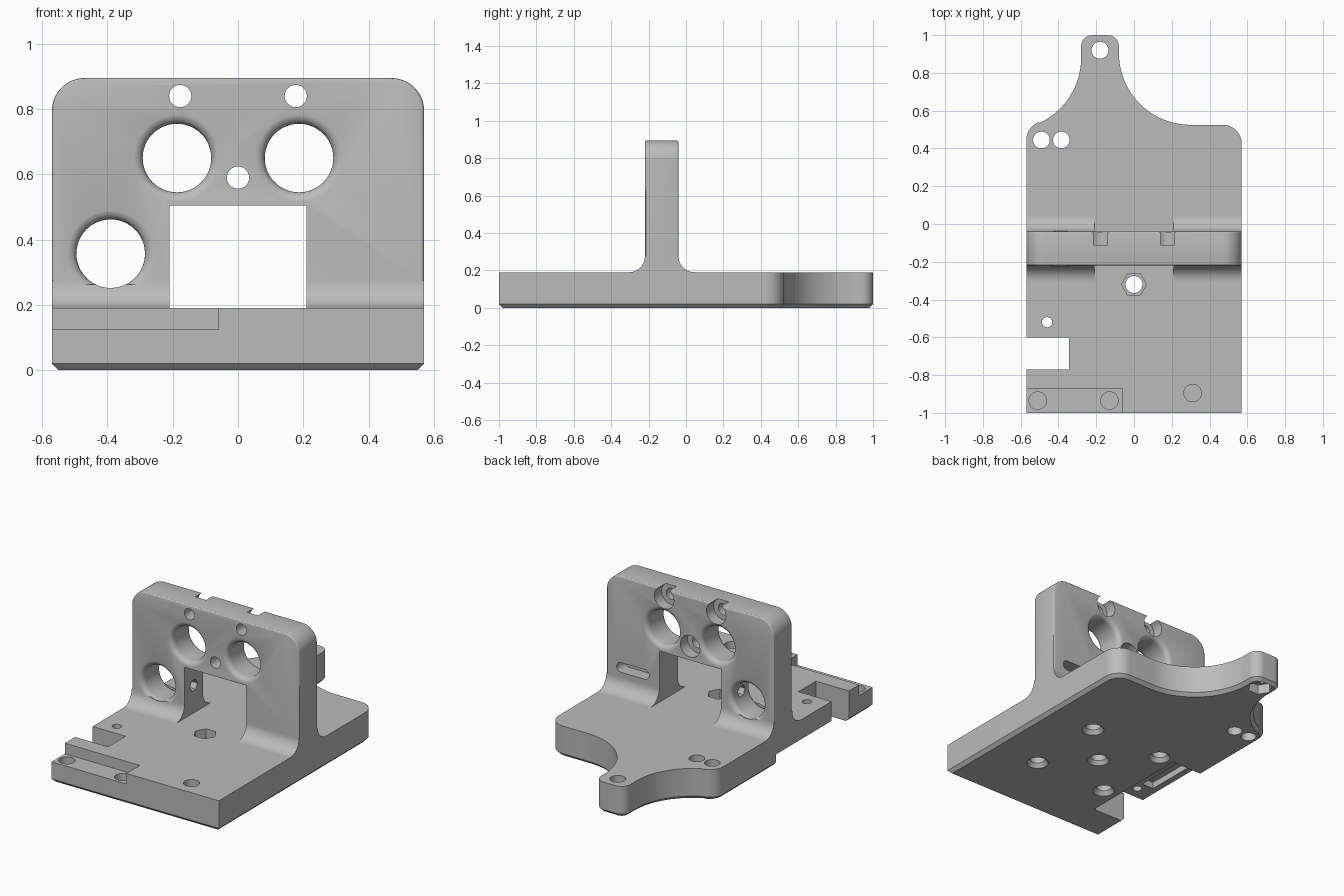
import bpy, bmesh
from math import sin, cos, radians, pi, tau

cube = bpy.data.objects.get("Cube")
if cube:
    bpy.data.objects.remove(cube, do_unlink=True)

grey = bpy.data.materials.new("plain_grey")
grey.use_nodes = True
grey.diffuse_color = (0.5, 0.5, 0.5, 1)
grey.node_tree.nodes["Principled BSDF"].inputs["Base Color"].default_value = (0.5, 0.5, 0.5, 1)

HALF, TOP = 0.57, 0.19            # half width of the part, plate thickness
FRONT, BACK = -0.22, -0.04        # faces of the upright wall
MID = (FRONT + BACK) / 2
PLACE = {"x": lambda a, b, h: (h, a, b),
         "y": lambda a, b, h: (a, h, b),
         "z": lambda a, b, h: (a, b, h)}


def arc(cx, cy, r, start, end, n=16):
    angles = [radians(start + (end - start) * i / n) for i in range(n + 1)]
    return [(cx + r * cos(t), cy + r * sin(t)) for t in angles]


def circle(cx, cy, r, n=48):
    return arc(cx, cy, r, 0, 360, n)[:-1]


def rect(x0, y0, x1, y1):
    return [(x0, y0), (x1, y0), (x1, y1), (x0, y1)]


def loft(name, rings, axis, bevel=0, pick=None):
    """Skin between equal outlines, each given as (points, height)."""
    bm = bmesh.new()
    loops = [[bm.verts.new(PLACE[axis](a, b, h)) for a, b in pts] for pts, h in rings]
    n = len(loops[0])
    for low, high in zip(loops, loops[1:]):
        for i in range(n):
            j = (i + 1) % n
            bm.faces.new((low[i], low[j], high[j], high[i]))
    bm.faces.new(loops[0])
    bm.faces.new(loops[-1])
    bmesh.ops.recalc_face_normals(bm, faces=bm.faces[:])
    if bevel:
        edges = [e for e in bm.edges if pick(e)]
        bmesh.ops.bevel(bm, geom=edges, offset=bevel, segments=3, profile=0.5,
                        affect='EDGES', clamp_overlap=True)
    mesh = bpy.data.meshes.new(name)
    bm.to_mesh(mesh)
    bm.free()
    mesh.materials.append(grey)
    obj = bpy.data.objects.new(name, mesh)
    bpy.context.collection.objects.link(obj)
    return obj


def prism(name, pts, lo, hi, axis, **kw):
    return loft(name, [(pts, lo), (pts, hi)], axis, **kw)


def combine(body, tools, operation='DIFFERENCE'):
    bpy.context.view_layer.objects.active = body
    for tool in tools:
        mod = body.modifiers.new("shape", 'BOOLEAN')
        mod.operation, mod.solver, mod.object = operation, 'EXACT', tool
        bpy.ops.object.modifier_apply(modifier=mod.name)
        bpy.data.objects.remove(tool, do_unlink=True)


def cut(pts, lo, hi, axis):
    return prism("cutter", pts, lo, hi, axis)


# Base plate: straight front, swept rear tongue, chamfered underside
outline = ([(-HALF, -1), (HALF, -1)]
           + arc(0.47, 0.425, 0.1, 0, 90)
           + arc(0.3, 0.905, 0.38, 270, 180, 32)
           + arc(-0.14, 0.94, 0.06, 0, 90)
           + arc(-0.22, 0.94, 0.06, 90, 180)
           + arc(-0.66, 0.88, 0.38, 0, -65, 32)
           + arc(-0.47, 0.445, 0.1, 110, 180))
base = loft("base_plate", [(outline, 0), (outline, TOP)], "z")
bm = bmesh.new()
bm.from_mesh(base.data)
bmesh.ops.bevel(bm, geom=[e for e in bm.edges if all(v.co.z < 0.01 for v in e.verts)],
                offset=0.02, segments=1, affect='EDGES')
bm.to_mesh(base.data)
bm.free()

cuts = [cut(rect(-0.7, -0.77, -0.345, -0.6), -0.1, 0.3, "z"),      # side notch
        cut(rect(-0.7, -1.1, -0.06, -0.87), 0.125, 0.3, "z"),      # front step
        cut(rect(-0.7, -0.65, -0.345, -0.06), -0.1, 0.07, "z"),    # underside recess
        cut(rect(-0.53, -0.46, -0.45, -0.14), 0.05, 0.11, "z"),    # recess pocket
        cut(circle(-0.46, -0.52, 0.027), -0.1, 0.3, "z"),
        cut(circle(0, -0.32, 0.045), -0.1, 0.3, "z"),
        cut(circle(0, -0.32, 0.066, 6), 0.12, 0.3, "z"),           # top nut trap
        cut(circle(-0.18, 0.92, 0.045), -0.1, 0.3, "z"),
        cut(circle(-0.18, 0.92, 0.072, 6), -0.1, 0.06, "z")]       # tongue nut trap
for x in (-0.49, -0.385):
    cuts.append(cut(circle(x, 0.445, 0.044), -0.1, 0.3, "z"))
for x, y, floor in ((-0.51, -0.935, 0.07), (-0.13, -0.935, 0.07), (0.31, -0.895, 0.13)):
    cuts.append(cut(circle(x, y, 0.046), floor, 0.3, "z"))
# Underside screw holes with flared mouths
for x, y in ((0, -0.32), (-0.25, -0.57), (0.25, -0.57), (-0.25, -0.07), (0.25, -0.07)):
    wide, narrow = circle(x, y, 0.07), circle(x, y, 0.044)
    cuts.append(loft("cutter", [(wide, -0.01), (narrow, 0.025), (narrow, 0.13)], "z"))
combine(base, cuts)

# Upright wall with rounded top corners and softened rim
face = ([(-HALF, TOP), (HALF, TOP)] + arc(HALF - 0.1, 0.795, 0.1, 0, 90)
        + arc(0.1 - HALF, 0.795, 0.1, 90, 180))


def rim(e):
    a, b = e.verts
    return abs(a.co.y - b.co.y) < 0.001 and (a.co.z + b.co.z) / 2 > 0.2


wall = prism("upright_wall", face, FRONT, BACK, "y", bevel=0.01, pick=rim)

# Fillets joining wall and base
R = 0.085
foot = ([(FRONT - R, TOP), (BACK + R, TOP)]
        + arc(BACK + R, TOP + R, R, 265, 180)
        + arc(FRONT - R, TOP + R, R, 0, -85))
combine(wall, [prism("foot_fillet", foot, -HALF, HALF, "x")], 'UNION')

cuts = [cut(rect(-0.21, 0.1, 0.21, 0.505), -0.5, 0.3, "y")]        # window
# Bearing holes with rounded mouths on both faces
for x, z in ((-0.187, 0.65), (0.187, 0.65), (-0.39, 0.357)):
    rings = [(circle(x, z, 0.135), FRONT - 0.001)]
    steps = [pi / 2 * i / 6 for i in range(1, 7)]
    front = [(0.135 - 0.03 * sin(t), 0.03 * (1 - cos(t))) for t in steps]
    rings += [(circle(x, z, r), FRONT + d) for r, d in front]
    rings += [(circle(x, z, r), BACK - d) for r, d in reversed(front)]
    rings += [(circle(x, z, 0.135), BACK + 0.001)]
    cuts.append(loft("cutter", rings, "y"))
cuts.append(cut(circle(-0.39, 0.357, 0.105), -0.4, 0.2, "y"))
# Screw holes with rear counterbores
for x, z in ((-0.177, 0.84), (0.177, 0.84), (0, 0.59)):
    cuts += [cut(circle(x, z, 0.034), -0.4, 0.2, "y"),
             cut(circle(x, z, 0.066), BACK - 0.07, 0.2, "y")]
# Rear slot and clamping screw hole
slot = arc(0.47, 0.335, 0.03, -90, 90) + arc(0.31, 0.335, 0.03, 90, 270)
cuts += [cut(slot, BACK - 0.08, 0.2, "y"),
         cut(circle(MID, 0.36, 0.036, 6), -0.36, -0.15, "x")]
combine(wall, cuts)

# Smooth curved surfaces, keep hard edges
bpy.ops.object.select_all(action='DESELECT')
for obj in (base, wall):
    obj.select_set(True)
bpy.context.view_layer.objects.active = wall
bpy.ops.object.shade_smooth_by_angle(angle=radians(28))
